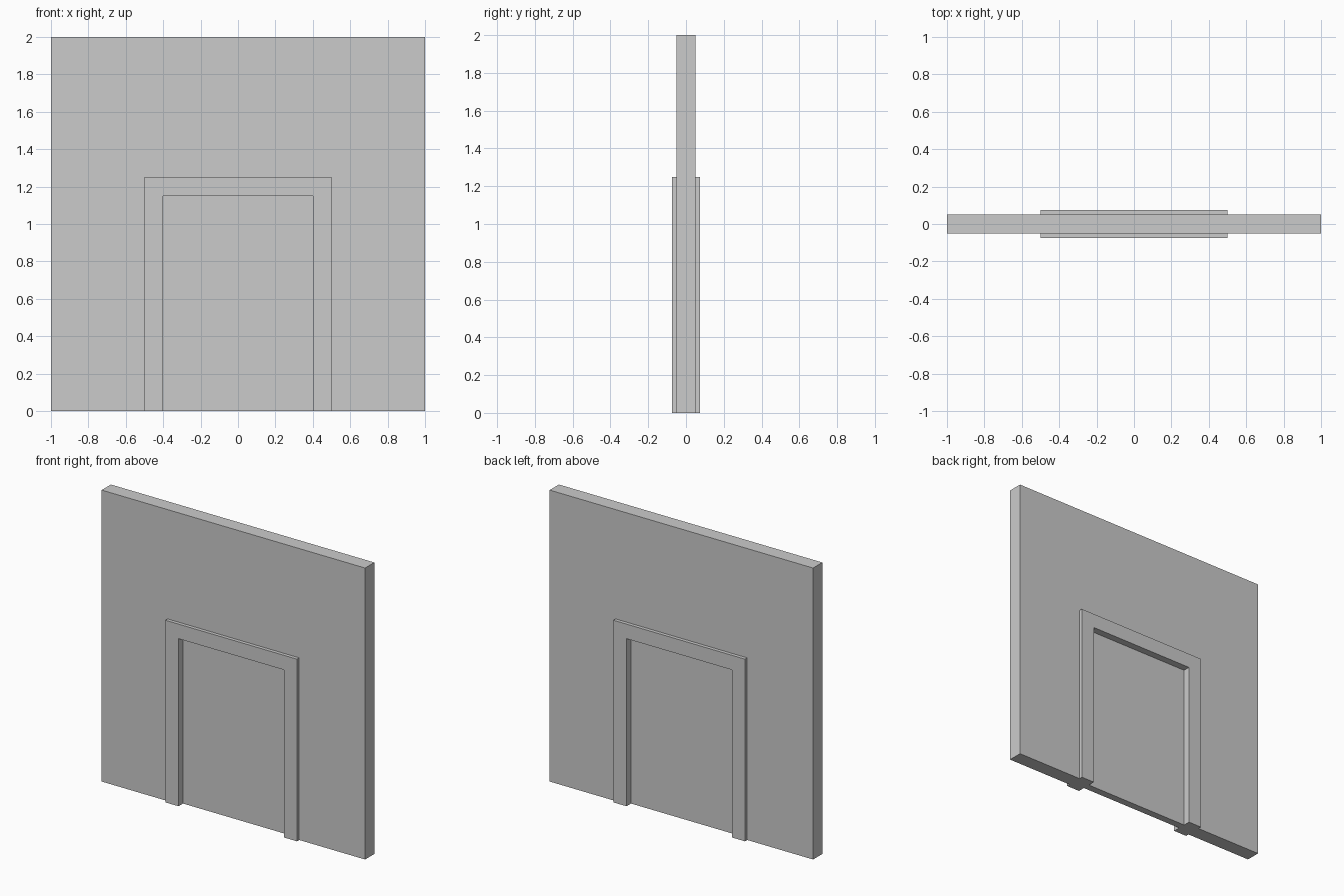
import bpy
import bmesh

if "Cube" in bpy.data.objects:
    bpy.data.objects.remove(bpy.data.objects["Cube"])


def extruded(name, profile, depth):
    """Extrude an x-z outline symmetrically about y = 0."""
    bm = bmesh.new()
    face = bm.faces.new([bm.verts.new((x, -depth / 2, z)) for x, z in profile])
    ext = bmesh.ops.extrude_face_region(bm, geom=[face])
    verts = [v for v in ext["geom"] if isinstance(v, bmesh.types.BMVert)]
    bmesh.ops.translate(bm, verts=verts, vec=(0, depth, 0))
    bmesh.ops.recalc_face_normals(bm, faces=bm.faces)
    mesh = bpy.data.meshes.new(name)
    bm.to_mesh(mesh)
    bm.free()
    obj = bpy.data.objects.new(name, mesh)
    bpy.context.collection.objects.link(obj)
    return obj


def arch(w, h, iw, ih):
    """Rectangle with a doorway cut up from its bottom edge."""
    return [(-w, 0), (-iw, 0), (-iw, ih), (iw, ih),
            (iw, 0), (w, 0), (w, h), (-w, h)]


# Wall with doorway opening
extruded("wall", arch(1.0, 2.0, 0.5, 1.25), 0.10)

# Door frame standing proud of both wall faces
extruded("door_frame", arch(0.5, 1.25, 0.4, 1.15), 0.148)

# Recessed door panel
extruded("door_panel", [(-0.4, 0), (0.4, 0), (0.4, 1.15), (-0.4, 1.15)], 0.05)
